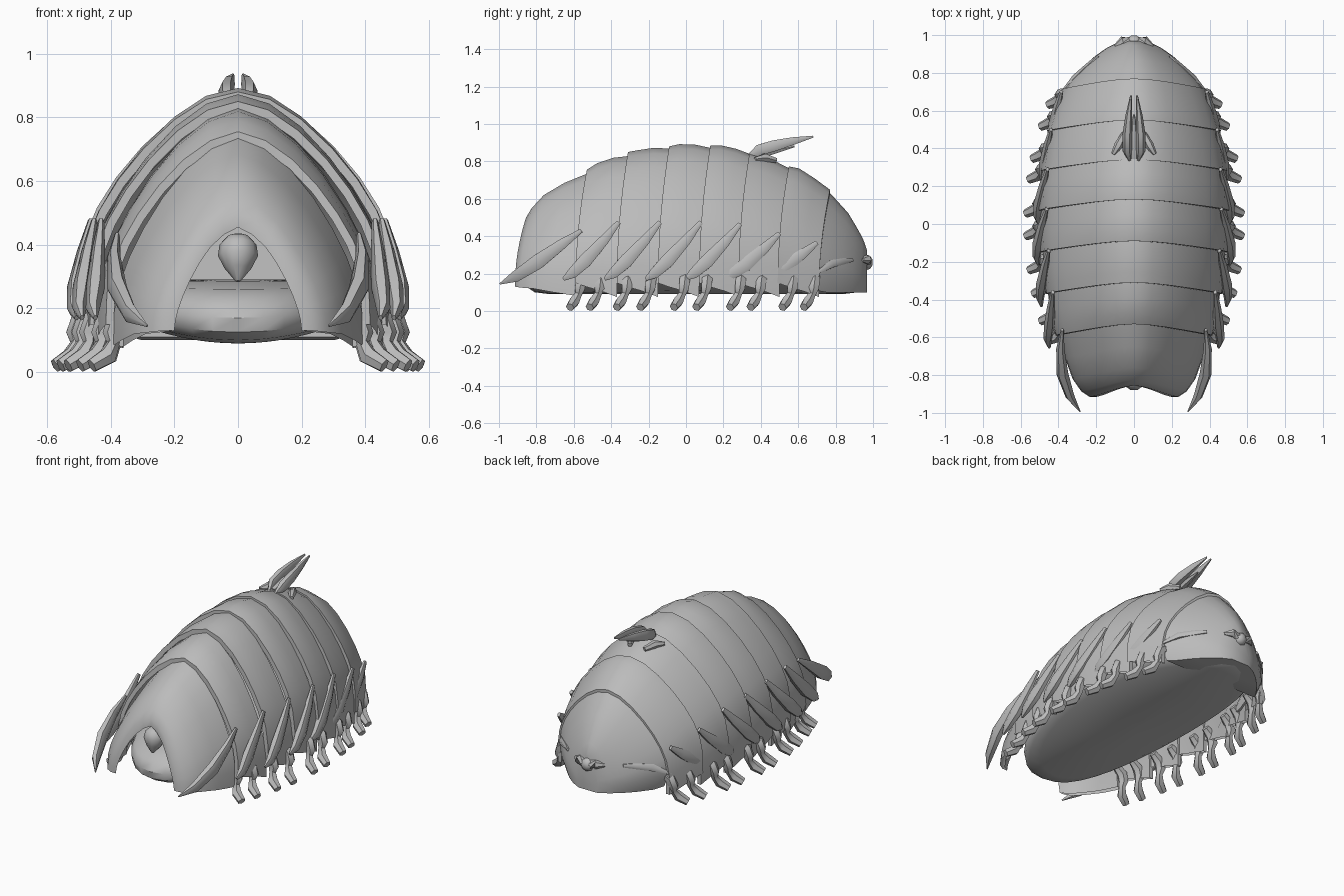
import bpy, bmesh, math
from mathutils import Vector

cube = bpy.data.objects.get("Cube")
if cube:
    bpy.data.objects.remove(cube, do_unlink=True)

grey = bpy.data.materials.new("shell_grey")
grey.use_nodes = True
GREY = (0.5, 0.5, 0.5, 1)
grey.diffuse_color = GREY
grey.node_tree.nodes["Principled BSDF"].inputs["Base Color"].default_value = GREY


def loft(name, rings, closed=True, caps=True, mirror=False, angle=40):
    """Skin a list of equally long rings of points."""
    bm = bmesh.new()
    rows = [[bm.verts.new(p) for p in ring] for ring in rings]
    n = len(rows[0])
    for a, b in zip(rows, rows[1:]):
        for i in range(n if closed else n - 1):
            j = (i + 1) % n
            bm.faces.new((a[i], a[j], b[j], b[i]))
    if caps:
        bm.faces.new(rows[0][::-1])
        bm.faces.new(rows[-1])
    bmesh.ops.recalc_face_normals(bm, faces=bm.faces)
    me = bpy.data.meshes.new(name)
    bm.to_mesh(me)
    bm.free()
    me.materials.append(grey)
    me.polygons.foreach_set("use_smooth", [True] * len(me.polygons))
    me.set_sharp_from_angle(angle=math.radians(angle))
    ob = bpy.data.objects.new(name, me)
    bpy.context.collection.objects.link(ob)
    if mirror:
        ob.modifiers.new("Mirror", 'MIRROR')
    return ob


def limb(name, path, radii, sides=6, flat=1.0, mirror=True):
    """Tapered tube along a path; flat squashes it sideways."""
    pts = [Vector(p) for p in path]
    side = Vector((1, 0, 0))
    rings = []
    for i, (p, r) in enumerate(zip(pts, radii)):
        d = (pts[min(i + 1, len(pts) - 1)] - pts[max(i - 1, 0)]).normalized()
        u = (side - d * d.dot(side)).normalized()
        v = d.cross(u)
        ring = []
        for k in range(sides):
            a = math.tau * k / sides
            q = p + u * math.cos(a) * r * flat + v * math.sin(a) * r
            q.z = max(q.z, 0)
            ring.append(q)
        rings.append(ring)
    return loft(name, rings, mirror=mirror, angle=50)


# Half cross-sections of the shell, round and pointed
ROUND = [(0, 1), (.2, .97), (.4, .885), (.6, .76), (.76, .63), (.88, .5), (.96, .37), (1, .2), (1, 0)]
POINT = [(0, 1), (.22, .93), (.43, .81), (.6, .66), (.75, .49), (.86, .34), (.94, .2), (.98, .1), (1, 0)]


def arch(y, w, top, base, point, lean=.06, tuck=1.0):
    """Shell ring; tuck narrows its bottom edge."""
    half = []
    for (rx, rz), (px, pz) in zip(ROUND, POINT):
        x, z = rx + (px - rx) * point, rz + (pz - rz) * point
        half.append((x * w, y + lean * z * z, base + z * (top - base)))
    x, y, z = half[-1]
    half[-1] = (x * tuck, y, z)
    return [(-x, y, z) for x, y, z in half[:0:-1]] + half


def plate(name, rings, thick=.025):
    """Thick shell band from (y, width, top, base, point) rings, front to rear."""
    outer = [arch(*r) for r in rings]
    inner = [arch(y, w - thick, t - thick * 1.3, b, p) for y, w, t, b, p in rings]
    return loft(name, inner[::-1] + outer + inner[-1:], closed=False, caps=False)


plate("front_hood", [(-.915, .235, .5, .13, 1), (-.885, .28, .55, .125, .9), (-.82, .325, .62, .12, .75),
                     (-.71, .365, .685, .1, .6), (-.58, .395, .738, .08, .5)], .035)

# Overlapping back bands: front y, front width, front top, mid top, rear width, rear top, pointedness
BANDS = [(-.59, .415, .755, .79, .455, .828, .4),
         (-.37, .465, .85, .86, .485, .868, .2),
         (-.15, .495, .88, .892, .495, .872, .05),
         (.07, .503, .884, .886, .485, .836, 0),
         (.28, .492, .847, .832, .453, .758, 0),
         (.49, .462, .773, .762, .385, .648, .05)]
for i, (y, w0, t0, tm, w1, t1, p) in enumerate(BANDS):
    plate(f"back_band_{i + 1}", [(y, w0, t0, .15, p), (y + .055, w0 * .7 + w1 * .3 + .004, tm, .13, p),
                                 (y + .14, w0 * .35 + w1 * .65 + .004, tm * .45 + t1 * .55 + .008, .105, p),
                                 (y + .22, w1, t1, .075, p)])

# Rounded rear cap, flush with the last band and tucked in at the bottom
tail = [(.695, .382, .647, .11, .1), (.75, .343, .6, .1, .1), (.83, .272, .525, .1, .15),
        (.89, .205, .445, .1, .2), (.935, .14, .385, .1, .2), (.968, .07, .325, .1, .2)]
loft("rear_cap", [arch(*r, lean=.06 * (1 - i / 5), tuck=.88) for i, r in enumerate(tail)])

# Belly with a gently keeled underside and rounded rim
belly = []
for scale, z in ((.05, .09), (.45, .09), (.86, .09), (.95, .1), (.99, .125), (1, .17),
                 (.97, .22), (.88, .26), (.7, .285), (.4, .29)):
    ring = []
    for k in range(40):
        c, s = math.cos(math.tau * k / 40), math.sin(math.tau * k / 40)
        x = .41 * scale * math.copysign(abs(c) ** .88, c)
        ring.append((x, .055 + .91 * scale * s, z + .6 * x * x * (.29 - z) / .2))
    belly.append(ring)
loft("belly", belly)

# Small drop-shaped head inside the hood, point down
limb("head", [(0, -.84, .285), (0, -.83, .325), (0, -.82, .365), (0, -.81, .4), (0, -.80, .425), (0, -.80, .435)],
     [.008, .042, .063, .058, .035, .01], sides=10, mirror=False)

# Side spines, sloping down and forward
limb("hood_spine", [(.38, -.56, .43), (.39, -.66, .36), (.38, -.79, .265), (.34, -.91, .185), (.285, -.995, .145)],
     [.012, .031, .045, .034, .004], flat=.7)
TOPS = [(-.36, .43, .475), (-.14, .452, .475), (.08, .462, .475), (.29, .458, .465), (.50, .44, .415),
        (.70, .385, .365)]
for i, (y, x, z) in enumerate(TOPS):
    out = .508 - .25 * (y - .13) ** 2
    drop = z - .17
    limb(f"side_spine_{i + 1}", [(x, y, z), (x * .5 + out * .5, y - .08, z - drop * .32),
                                 (out, y - .18, z - drop * .68), (out + .008, y - .25, .2),
                                 (out, y - .295, .17)],
         [.014, .031, .042, .032, .01], flat=.7)
limb("rear_spine", [(.19, .89, .272), (.238, .842, .266), (.31, .775, .25), (.385, .695, .2)],
     [.01, .019, .024, .008], flat=.8)

# Ten legs on each side, splayed outward with feet forward
for i, y in enumerate((-.62, -.515, -.37, -.245, -.065, .055, .235, .345, .515, .63)):
    x = .575 - .3 * y * y
    limb(f"leg_{i + 1}", [(x - .13, y + .065, .2), (x - .08, y + .058, .165), (x - .065, y + .053, .12),
                          (x - .068, y + .045, .09), (x - .05, y + .022, .05), (x, y, .02)],
         [.024, .032, .031, .021, .03, .023])

# Dorsal crest: twin blades and a pair of base lobes
limb("crest_blade", [(.022, .34, .825), (.036, .39, .86), (.036, .47, .883), (.028, .57, .908), (.016, .68, .932)],
     [.014, .034, .034, .024, .006], flat=.75)
limb("crest_core", [(0, .35, .83), (0, .45, .855), (0, .58, .88)], [.025, .025, .005], mirror=False)
limb("crest_lobe", [(.05, .48, .805), (.08, .42, .82), (.11, .37, .812)], [.015, .024, .012])

# Cluster of knobs at the rear tip
limb("rear_knob", [(0, .94, .26), (0, .965, .26), (0, .985, .26), (0, .997, .26)],
     [.04, .042, .034, .015], sides=8, mirror=False)
limb("rear_knob_side", [(.02, .965, .265), (.06, .968, .275), (.10, .94, .27)], [.028, .026, .01])
